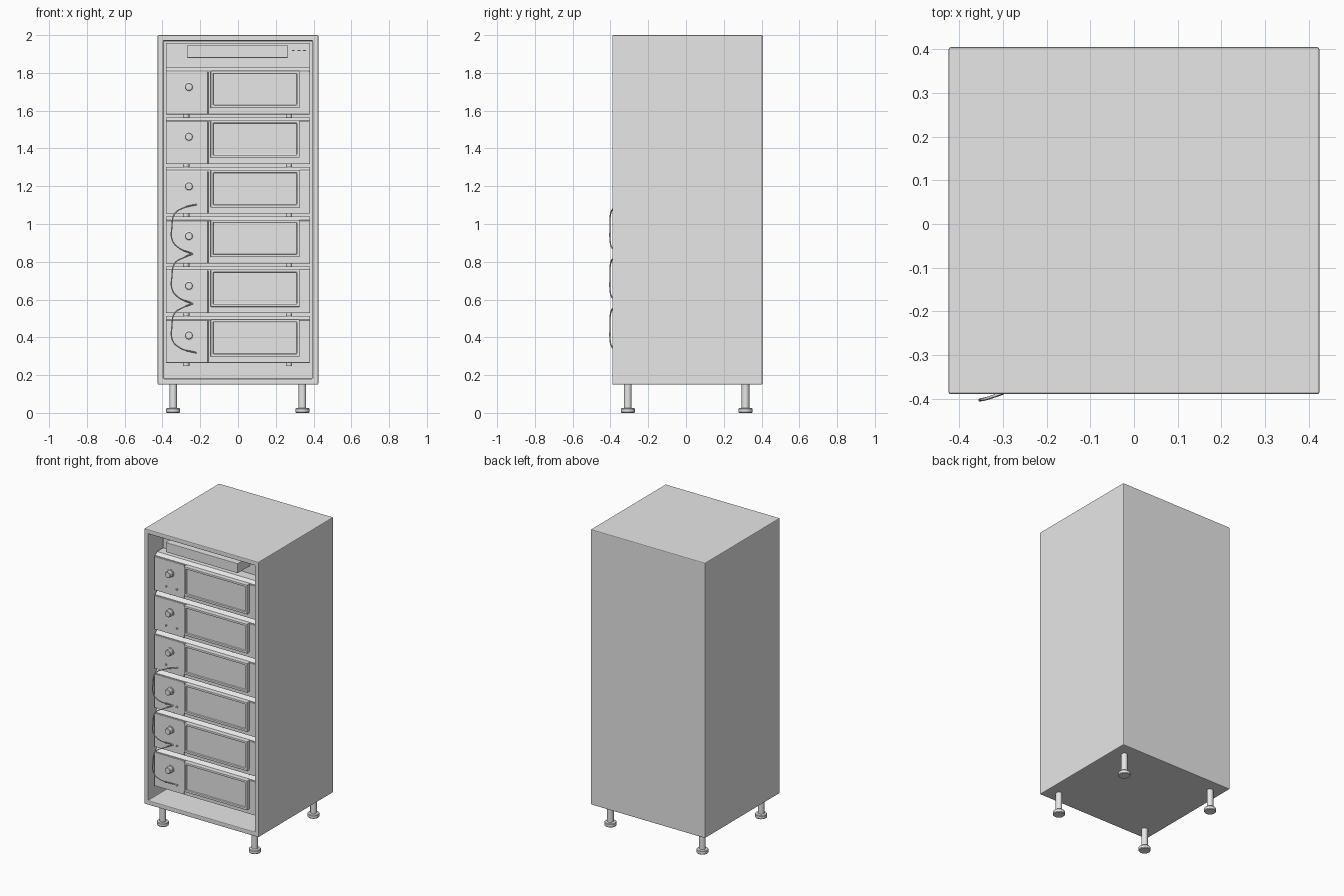
import bpy, bmesh, math
from mathutils import Matrix, Vector

cube = bpy.data.objects.get("Cube")
if cube:
    bpy.data.objects.remove(cube, do_unlink=True)

grey = bpy.data.materials.new("light grey")
grey.use_nodes = True
grey.diffuse_color = (0.8, 0.8, 0.8, 1)
grey.node_tree.nodes["Principled BSDF"].inputs["Base Color"].default_value = (0.8, 0.8, 0.8, 1)


def finish(bm, name, bevel=0.0):
    mesh = bpy.data.meshes.new(name)
    bmesh.ops.recalc_face_normals(bm, faces=bm.faces)
    bm.to_mesh(mesh)
    bm.free()
    mesh.materials.append(grey)
    ob = bpy.data.objects.new(name, mesh)
    bpy.context.collection.objects.link(ob)
    if bevel:
        mod = ob.modifiers.new("soft edges", "BEVEL")
        mod.width, mod.segments, mod.limit_method = bevel, 2, "ANGLE"
    return ob


def cuboid(bm, x, y, z):
    size = [b - a for a, b in (x, y, z)]
    mid = [(a + b) / 2 for a, b in (x, y, z)]
    m = Matrix.Translation(mid) @ Matrix.Diagonal((*size, 1))
    bmesh.ops.create_cube(bm, size=1, matrix=m)


def box(name, x, y, z, bevel=0.0):
    bm = bmesh.new()
    cuboid(bm, x, y, z)
    return finish(bm, name, bevel)


def recessed_box(name, x, y, z, rim, depth, bevel=0.0):
    """Box whose front face is inset by rim and pushed back by depth."""
    bm = bmesh.new()
    cuboid(bm, x, y, z)
    bm.normal_update()
    front = min(bm.faces, key=lambda f: f.calc_center_median().y)
    bmesh.ops.inset_region(bm, faces=[front], thickness=rim)
    new = bmesh.ops.extrude_face_region(bm, geom=[front])["geom"]
    bmesh.ops.delete(bm, geom=[front], context="FACES")
    verts = [v for v in new if isinstance(v, bmesh.types.BMVert)]
    bmesh.ops.translate(bm, verts=verts, vec=(0, depth, 0))
    return finish(bm, name, bevel)


def lathe(name, profile, origin, axis, sides=24):
    """Revolve (radius, height) points about an axis through origin."""
    bm = bmesh.new()
    turn = Vector((0, 0, 1)).rotation_difference(Vector(axis)).to_matrix().to_4x4()
    verts = [bm.verts.new((r, 0, h)) for r, h in profile]
    edges = [bm.edges.new(p) for p in zip(verts, verts[1:])]
    bmesh.ops.spin(bm, geom=verts + edges, axis=(0, 0, 1), cent=(0, 0, 0),
                   angle=math.tau, steps=sides)
    bmesh.ops.remove_doubles(bm, verts=bm.verts, dist=0.0002)
    bmesh.ops.transform(bm, verts=bm.verts, matrix=Matrix.Translation(origin) @ turn)
    ob = finish(bm, name)
    bpy.ops.object.select_all(action="DESELECT")
    ob.select_set(True)
    bpy.context.view_layer.objects.active = ob
    bpy.ops.object.shade_smooth_by_angle(angle=math.radians(35))
    return ob


def disc(radius, height):
    return [(0, 0), (radius, 0), (radius, height), (0, height)]


# Cabinet shell, open at the front
recessed_box("cabinet", (-0.425, 0.425), (-0.39, 0.405), (0.15, 2.0), 0.042, 0.75, 0.005)

# Adjustable feet
for x in (-0.343, 0.341):
    for y in (-0.308, 0.315):
        lathe("foot", [(0, 0), (0.034, 0), (0.037, 0.004), (0.037, 0.021), (0.034, 0.025),
                       (0.02, 0.027), (0.02, 0.155), (0, 0.155)], (x, y, 0), (0, 0, 1))

# Stacked instrument units
PANEL, PITCH = -0.345, 0.2632
for i in range(6):
    z = 0.265 + i * PITCH
    # body with a sloping top front edge
    bm = bmesh.new()
    outline = [(PANEL + 0.008, z), (PANEL + 0.008, z + 0.23), (PANEL + 0.03, z + 0.247),
               (0.33, z + 0.247), (0.33, z)]
    face = bm.faces.new([bm.verts.new((-0.382, y, h)) for y, h in outline])
    ext = bmesh.ops.extrude_face_region(bm, geom=[face])["geom"]
    bmesh.ops.translate(bm, verts=[v for v in ext if isinstance(v, bmesh.types.BMVert)],
                        vec=(0.762, 0, 0))
    finish(bm, "unit_body")
    box("control_panel", (-0.382, -0.16), (PANEL, PANEL + 0.02), (z, z + 0.226), 0.002)
    box("display_panel", (-0.157, 0.378), (PANEL, PANEL + 0.02), (z, z + 0.226), 0.002)
    recessed_box("window_frame", (-0.145, 0.326), (PANEL - 0.025, PANEL + 0.01),
                 (z + 0.033, z + 0.231), 0.021, 0.012, 0.003)
    # dial with a collar, and two sockets
    lathe("dial", [(0, -0.005), (0.026, -0.005), (0.026, 0.006), (0.021, 0.008),
                   (0.021, 0.03), (0.018, 0.033), (0, 0.033)],
          (-0.26, PANEL, z + 0.145), (0, -1, 0), 16)
    for x in (-0.291, -0.211):
        lathe("socket", disc(0.006, 0.01), (x, PANEL + 0.003, z + 0.05), (0, -1, 0), 12)
    # rubber pads under the unit
    for x in (-0.275, 0.27):
        for y in (-0.29, 0.28):
            lathe("pad", disc(0.017, 0.017), (x, y, z - 0.016), (0, 0, 1), 16)

# Top distribution box with a back plate and small vents
box("top_box", (-0.27, 0.265), (-0.382, -0.25), (1.88, 1.945), 0.002)
box("top_back_plate", (-0.382, 0.382), (-0.25, -0.23), (1.775, 1.957))
for i in range(3):
    box("vent", (0.285 + i * 0.03, 0.3 + i * 0.03), (-0.258, -0.24), (1.915, 1.921))

# Cables linking neighbouring units
def cable(points):
    curve = bpy.data.curves.new("cable", "CURVE")
    curve.dimensions = "3D"
    curve.bevel_depth, curve.bevel_resolution, curve.resolution_u = 0.0035, 2, 8
    curve.use_fill_caps = True
    spline = curve.splines.new("BEZIER")
    spline.bezier_points.add(len(points) - 1)
    for p, co in zip(spline.bezier_points, points):
        p.co = co
        p.handle_left_type = p.handle_right_type = "AUTO"
    curve.materials.append(grey)
    bpy.context.collection.objects.link(bpy.data.objects.new("cable", curve))


for i in range(3):
    top = 0.315 + (i + 1) * PITCH
    start = -0.211 if i == 2 else -0.24
    cable([(start, PANEL, top), (-0.285, -0.38, top - 0.018), (-0.335, -0.399, top - 0.05),
           (-0.35, -0.402, top - 0.12), (-0.348, -0.402, top - 0.19),
           (-0.32, -0.394, top - 0.226), (-0.24 if i else -0.211, PANEL, top - PITCH)])
